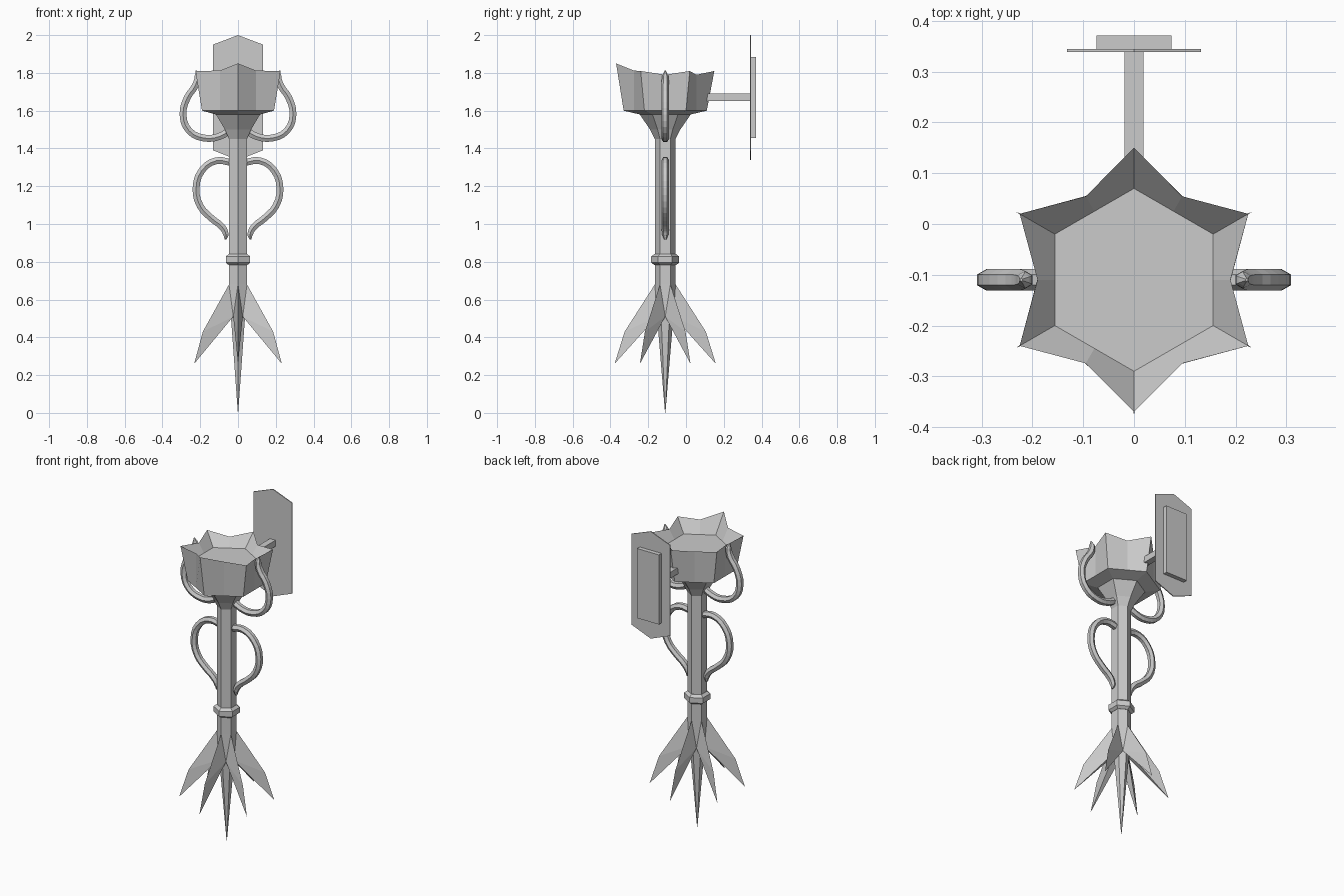
import bpy, bmesh, math
from mathutils import Vector

if "Cube" in bpy.data.objects:
    bpy.data.objects.remove(bpy.data.objects["Cube"])

CY = -0.11                      # torch axis sits forward of the wall plate
APO = math.cos(math.pi / 6)


def polar(r, deg, z):
    a = math.radians(deg)
    return Vector((r * math.cos(a), CY + r * math.sin(a), z))


def finish(bm, name):
    bmesh.ops.remove_doubles(bm, verts=bm.verts, dist=1e-5)
    bmesh.ops.recalc_face_normals(bm, faces=bm.faces)
    me = bpy.data.meshes.new(name)
    bm.to_mesh(me)
    bm.free()
    ob = bpy.data.objects.new(name, me)
    bpy.context.collection.objects.link(ob)
    return ob


def loft(name, rings):
    """Skin a list of equal-length point rings and cap both ends."""
    bm = bmesh.new()
    vs = [[bm.verts.new(p) for p in ring] for ring in rings]
    n = len(vs[0])
    for a, b in zip(vs, vs[1:]):
        for i in range(n):
            j = (i + 1) % n
            bm.faces.new((a[i], a[j], b[j], b[i]))
    bm.faces.new(vs[0])
    bm.faces.new(vs[-1])
    return finish(bm, name)


def hexagon(r, z):
    return [polar(r, 30 + 60 * k, z) for k in range(6)]


def star(tip, valley, z_tip, z_valley, z_front=None):
    """Twelve points: tips at 30, 90, ... degrees with valleys between."""
    pts = []
    for k in range(12):
        deg = 30 + 30 * k
        z = z_valley if k % 2 else z_tip
        if z_front and deg == 270:
            z = z_front
        elif z_front and deg in (240, 300):
            z = z_valley + 0.022
        pts.append(polar(valley if k % 2 else tip, deg, z))
    return pts


def box(name, x, y0, y1, z0, z1):
    loft(name, [[(-x, y, z0), (x, y, z0), (x, y, z1), (-x, y, z1)] for y in (y0, y1)])


# pole and its collar
loft("pole", [hexagon(0.055, 0.67), hexagon(0.055, 1.5)])
loft("collar", [hexagon(r, z) for r, z in
                ((0.056, 0.782), (0.074, 0.795), (0.074, 0.828), (0.056, 0.842))])

# star-rimmed bowl, with a shallow hexagonal floor
loft("bowl", [star(0.22, 0.22 * APO, 1.6, 1.6),
              star(0.26, 0.19, 1.81, 1.79, 1.85),
              star(0.18, 0.18 * APO, 1.735, 1.735)])
loft("bowl_neck", [hexagon(r, z) for r, z in
                   ((0.055, 1.45), (0.08, 1.5), (0.135, 1.58), (0.22, 1.6))])

# six ridged blades flaring from the pole
bm = bmesh.new()
for k in range(6):
    d = 30 + 60 * k
    pole_corner, knee, tip = (bm.verts.new(polar(r, d, z)) for r, z in
                              ((0.055, 0.68), (0.215, 0.43), (0.268, 0.26)))
    valley = [bm.verts.new(polar(0.05, d + s, 0.51)) for s in (-30, 30)]
    top = [bm.verts.new(polar(0.055 * APO, d + s, 0.68)) for s in (-30, 30)]
    for v, t in zip(valley, top):
        bm.faces.new((pole_corner, knee, v))
        bm.faces.new((knee, tip, v))
        bm.faces.new((pole_corner, v, t))
    bm.faces.new((valley[0], tip, valley[1]))
finish(bm, "base_blades")

# long central spike
loft("base_spike", [hexagon(0.045, 0.53), hexagon(0.001, 0)])

# scroll tubes on both sides: x, z, thickness
SCROLLS = {
    "upper_scroll": [(0.035, 1.5, 1), (0.1, 1.463, 1), (0.18, 1.455, 1), (0.26, 1.495, 1),
                     (0.291, 1.58, 1), (0.268, 1.67, 1), (0.225, 1.735, 1),
                     (0.215, 1.785, 0.8), (0.222, 1.812, 0.15)],
    "lower_scroll": [(0.035, 1.325, 1), (0.115, 1.335, 1), (0.19, 1.285, 1), (0.222, 1.19, 1),
                     (0.2, 1.095, 1), (0.14, 1.03, 1), (0.085, 0.985, 1),
                     (0.064, 0.945, 0.8), (0.066, 0.918, 0.3)],
}
for name, path in SCROLLS.items():
    for side, s in (("left", -1), ("right", 1)):
        cu = bpy.data.curves.new(name, 'CURVE')
        cu.dimensions = '3D'
        cu.bevel_depth = 0.021
        cu.bevel_resolution = 1
        cu.resolution_u = 3
        cu.use_fill_caps = True
        sp = cu.splines.new('BEZIER')
        sp.bezier_points.add(len(path) - 1)
        sp.use_smooth = False
        for bp, (x, z, r) in zip(sp.bezier_points, path):
            bp.co = (s * x, CY, z)
            bp.radius = r
            bp.handle_left_type = bp.handle_right_type = 'AUTO'
        ob = bpy.data.objects.new(side + "_" + name, cu)
        bpy.context.collection.objects.link(ob)
        bpy.ops.object.select_all(action='DESELECT')
        ob.select_set(True)
        bpy.context.view_layer.objects.active = ob
        bpy.ops.object.convert(target='MESH')

# wall mount: arm, pointed plate and backing block
box("mount_arm", 0.019, 0.08, 0.342, 1.652, 1.69)
outline = [(0, 2.0), (0.132, 1.95), (0.132, 1.39), (0, 1.338), (-0.132, 1.39), (-0.132, 1.95)]
loft("wall_plate", [[(x, y, z) for x, z in outline] for y in (0.339, 0.345)])
box("backing_block", 0.074, 0.343, 0.371, 1.455, 1.885)
